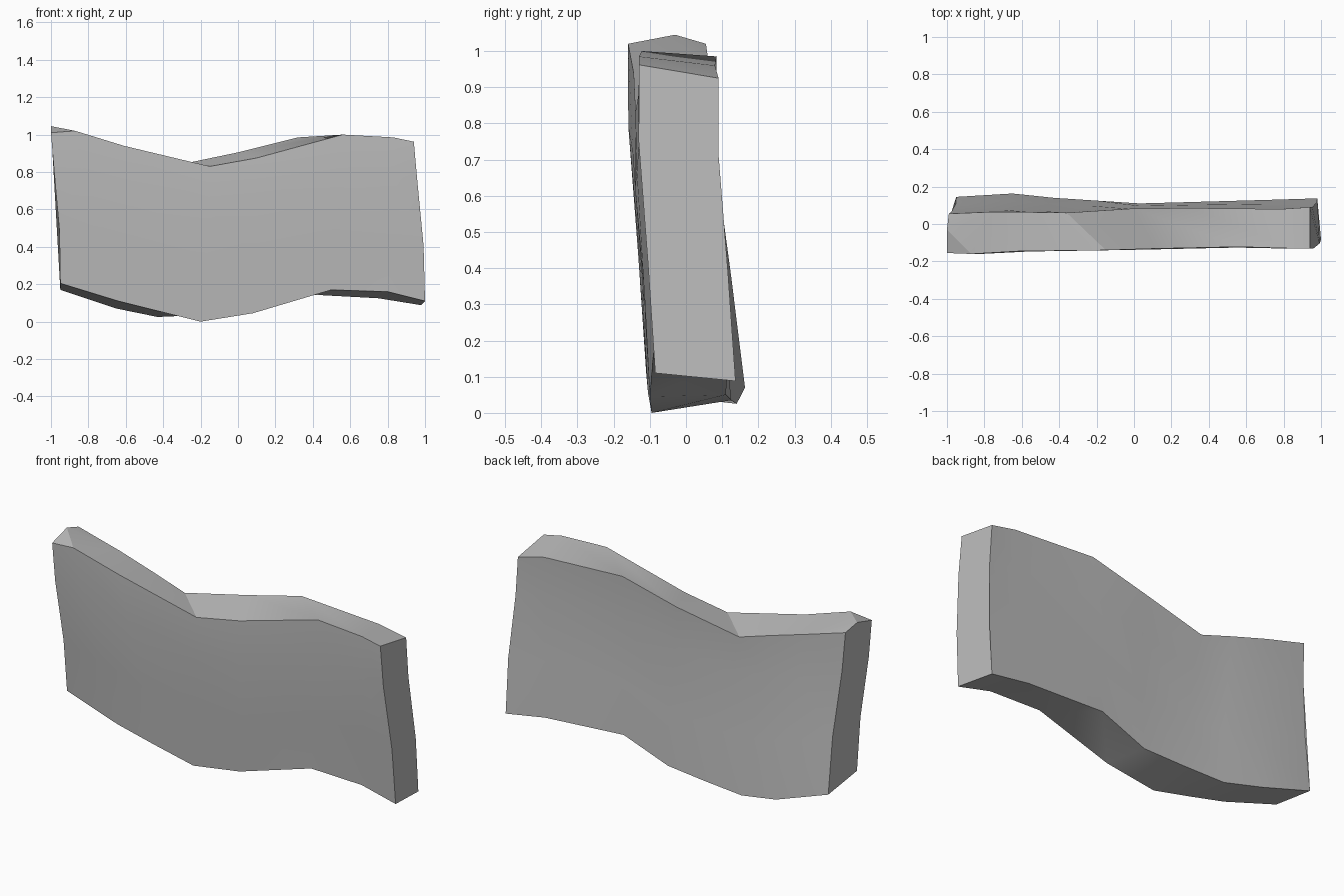
import bpy
import bmesh
import math
from mathutils import Vector

# Remove the default cube only
default_cube = bpy.data.objects.get("Cube")
if default_cube:
    bpy.data.objects.remove(default_cube, do_unlink=True)


def make_material(name, colour):
    material = bpy.data.materials.new(name)
    material.use_nodes = True
    material.diffuse_color = colour
    shader = material.node_tree.nodes["Principled BSDF"]
    shader.inputs["Base Color"].default_value = colour
    shader.inputs["Roughness"].default_value = 0.8
    return material


# Four long edges of the wavy slab, each running from -x to +x
front_top = [(-1, -.155, 1.01), (-.87, -.16, 1.02), (-.61, -.145, .94), (-.15, -.14, .83),
             (.1, -.132, .875), (.56, -.122, 1.0), (.83, -.13, .985), (.94, -.13, .962)]
back_top = [(-.99, .055, 1.02), (-.75, .065, .95), (-.55, .063, .89), (-.36, .06, .83),
            (0, .083, .905), (.32, .085, .985), (.79, .08, .96), (.94, .09, .925)]
front_bottom = [(-.95, -.1, .205), (-.64, -.11, .11), (-.42, -.105, .055), (-.2, -.095, 0),
                (.08, -.1, .045), (.5, -.09, .17), (.8, -.088, .16), (1, -.085, .11)]
back_bottom = [(-.95, .145, .17), (-.65, .163, .07), (-.43, .14, .025), (-.2, .125, .035),
               (.03, .11, .05), (.29, .117, .15), (.75, .13, .125), (.98, .137, .088)]

# Slight bow of the broad faces: height fraction from the top, and offset
bow_rows = [(.25, Vector((.004, -.012, 0))), (.65, Vector((.013, -.004, 0)))]


def side_points(top, bottom):
    """Points down one broad face, from the top edge to the bottom edge."""
    top, bottom = Vector(top), Vector(bottom)
    middle = [top.lerp(bottom, t) + offset for t, offset in bow_rows]
    return [top] + middle + [bottom]


def build_slab(name, material):
    bm = bmesh.new()

    # Cross-section loops: down the front, then up the back
    loops = []
    for ft, fb, bt, bb in zip(front_top, front_bottom, back_top, back_bottom):
        points = side_points(ft, fb) + side_points(bt, bb)[::-1]
        loops.append([bm.verts.new(p) for p in points])

    # Skin between neighbouring loops, leaving out the first top face
    count = len(loops[0])
    for column, (a, b) in enumerate(zip(loops, loops[1:])):
        for i in range(count):
            j = (i + 1) % count
            if column == 0 and j == 0:
                continue
            bm.faces.new((a[i], a[j], b[j], b[i]))

    # Raised corner with a chamfer at the -x end
    peak = bm.verts.new((-1, -.03, 1.045))
    first, second = loops[0], loops[1]
    bm.faces.new((peak, first[0], second[0]))
    bm.faces.new((peak, second[0], second[-1]))
    bm.faces.new((peak, second[-1], first[-1]))

    # End caps
    bm.faces.new(first + [peak])
    bm.faces.new(loops[-1])
    bmesh.ops.recalc_face_normals(bm, faces=bm.faces)

    mesh = bpy.data.meshes.new(name)
    bm.to_mesh(mesh)
    bm.free()
    mesh.materials.append(material)
    slab = bpy.data.objects.new(name, mesh)
    bpy.context.collection.objects.link(slab)
    return slab


slab = build_slab("wavy_slab", make_material("stone grey", (.5, .5, .5, 1)))

# Smooth broad faces with crisp borders
bpy.ops.object.select_all(action="DESELECT")
slab.select_set(True)
bpy.context.view_layer.objects.active = slab
bpy.ops.object.shade_smooth_by_angle(angle=math.radians(30))
